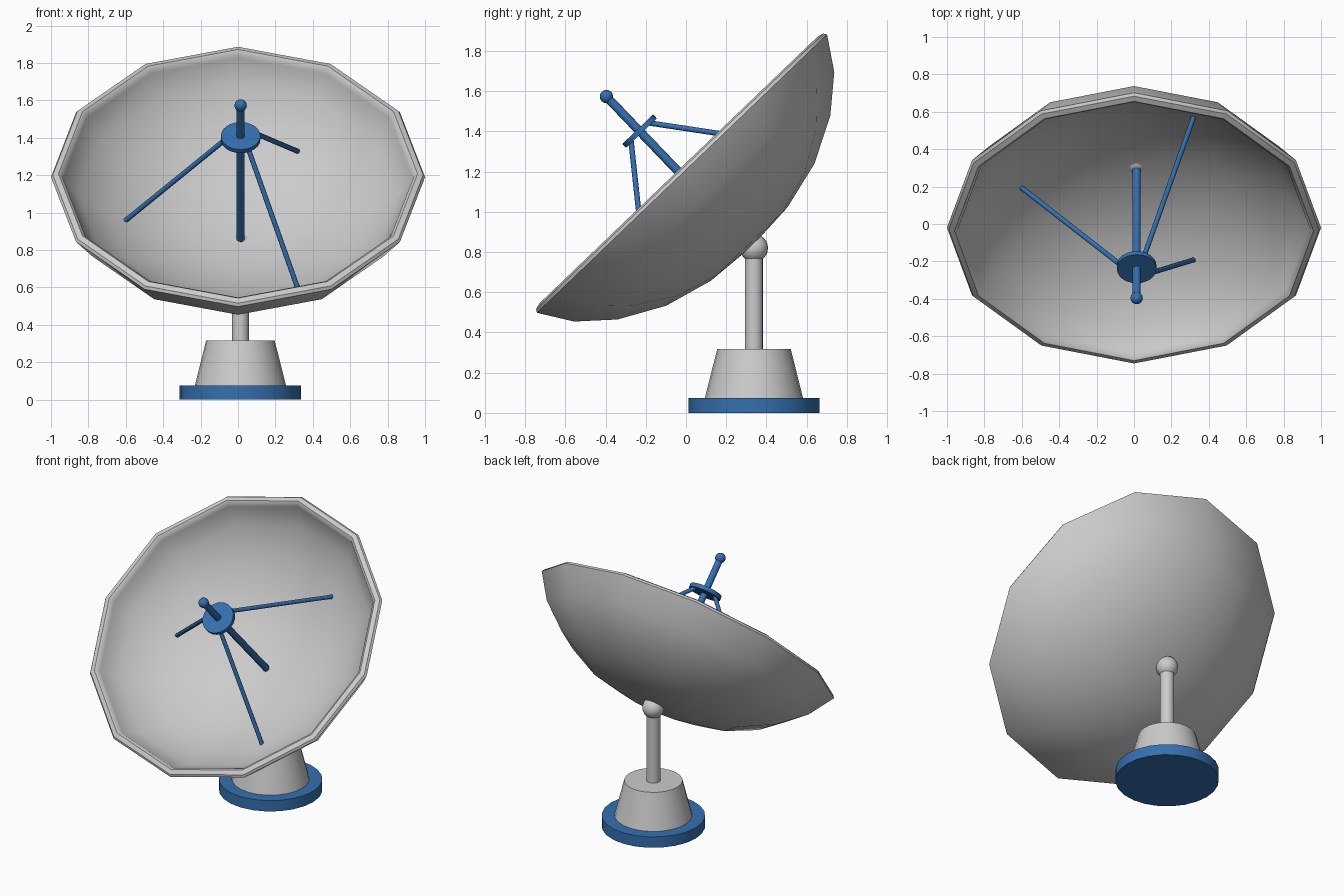
import bpy, bmesh
from math import radians, pi, sin, cos
from mathutils import Matrix, Vector

if "Cube" in bpy.data.objects:
    bpy.data.objects.remove(bpy.data.objects["Cube"])

blue = bpy.data.materials.new("blue_paint")
blue.diffuse_color = (0.035, 0.16, 0.43, 1)
blue.use_nodes = True
blue.node_tree.nodes["Principled BSDF"].inputs["Base Color"].default_value = blue.diffuse_color

# Dish frame: local z is the pointing axis, rim lies at local z = 0
DISH = Matrix.Translation((0, -0.02, 1.19)) @ Matrix.Rotation(radians(43.8), 4, 'X')
WORLD = Matrix.Identity(4)


def finish(bm, name, mat=None, angle=40):
    bmesh.ops.recalc_face_normals(bm, faces=bm.faces)
    mesh = bpy.data.meshes.new(name)
    bm.to_mesh(mesh)
    bm.free()
    ob = bpy.data.objects.new(name, mesh)
    bpy.context.collection.objects.link(ob)
    if mat:
        mesh.materials.append(mat)
    bpy.ops.object.select_all(action='DESELECT')
    ob.select_set(True)
    bpy.context.view_layer.objects.active = ob
    bpy.ops.object.shade_smooth_by_angle(angle=radians(angle))
    return ob


def rod(name, a, b, r1, r2=None, frame=WORLD, mat=None, sides=16):
    a, b = Vector(a), Vector(b)
    turn = (b - a).to_track_quat('Z', 'Y').to_matrix().to_4x4()
    bm = bmesh.new()
    bmesh.ops.create_cone(bm, cap_ends=True, segments=sides, radius1=r1,
                          radius2=r1 if r2 is None else r2, depth=(b - a).length,
                          matrix=frame @ Matrix.Translation((a + b) / 2) @ turn)
    return finish(bm, name, mat)


def ball(name, centre, r, frame=WORLD, mat=None):
    bm = bmesh.new()
    bmesh.ops.create_uvsphere(bm, u_segments=20, v_segments=12, radius=r,
                              matrix=frame @ Matrix.Translation(centre))
    return finish(bm, name, mat)


def lathe(name, profile, sides, frame, mat=None):
    bm = bmesh.new()
    verts = [bm.verts.new((r, 0, z)) for r, z in profile]
    edges = [bm.edges.new(p) for p in zip(verts, verts[1:])]
    bmesh.ops.spin(bm, geom=verts + edges, cent=(0, 0, 0), axis=(0, 0, 1),
                   angle=2 * pi, steps=sides)
    bmesh.ops.remove_doubles(bm, verts=bm.verts, dist=1e-4)
    bm.transform(frame)
    return finish(bm, name, mat)


# Twelve-sided reflector: back shell, rolled rim, inner bowl
lathe("dish", [(0, -0.502), (0.265, -0.484), (0.511, -0.42), (0.733, -0.302),
               (0.896, -0.16), (1.0, 0), (0.99, 0.016), (0.96, 0.025),
               (0.942, 0.012), (0.935, -0.012), (0.855, -0.13), (0.70, -0.26),
               (0.49, -0.377), (0.255, -0.441), (0, -0.458)], 12, DISH)

# Stand
X, Y = 0.013, 0.338
rod("base_plate", (X, Y, 0), (X, Y, 0.075), 0.325, mat=blue, sides=24)
rod("base_cone", (X, Y, 0.07), (X, Y, 0.317), 0.245, 0.183, sides=24)
rod("mast", (X, Y, 0.30), (X, Y, 0.82), 0.045)
ball("pivot_ball", (X, Y, 0.82), 0.07)

# Receiver on the dish axis
fx, fy = 0.014, -0.006
rod("feed_rod", (fx, fy, -0.47), (fx, fy, 0.535), 0.022, frame=DISH, mat=blue)
rod("feed_disc", (fx, fy, 0.285), (fx, fy, 0.312), 0.106, frame=DISH, mat=blue, sides=24)
ball("feed_tip", (fx, fy, 0.537), 0.033, frame=DISH, mat=blue)

# Three support struts from the disc to the bowl
for i, deg in enumerate((60, 180, 300)):
    c, s = cos(radians(deg)), sin(radians(deg))
    rod(f"feed_strut_{i + 1}", (fx + 0.075 * c, fy + 0.075 * s, 0.292),
        (fx + 0.615 * c, fy + 0.615 * s, -0.315), 0.0135, frame=DISH, mat=blue, sides=12)
